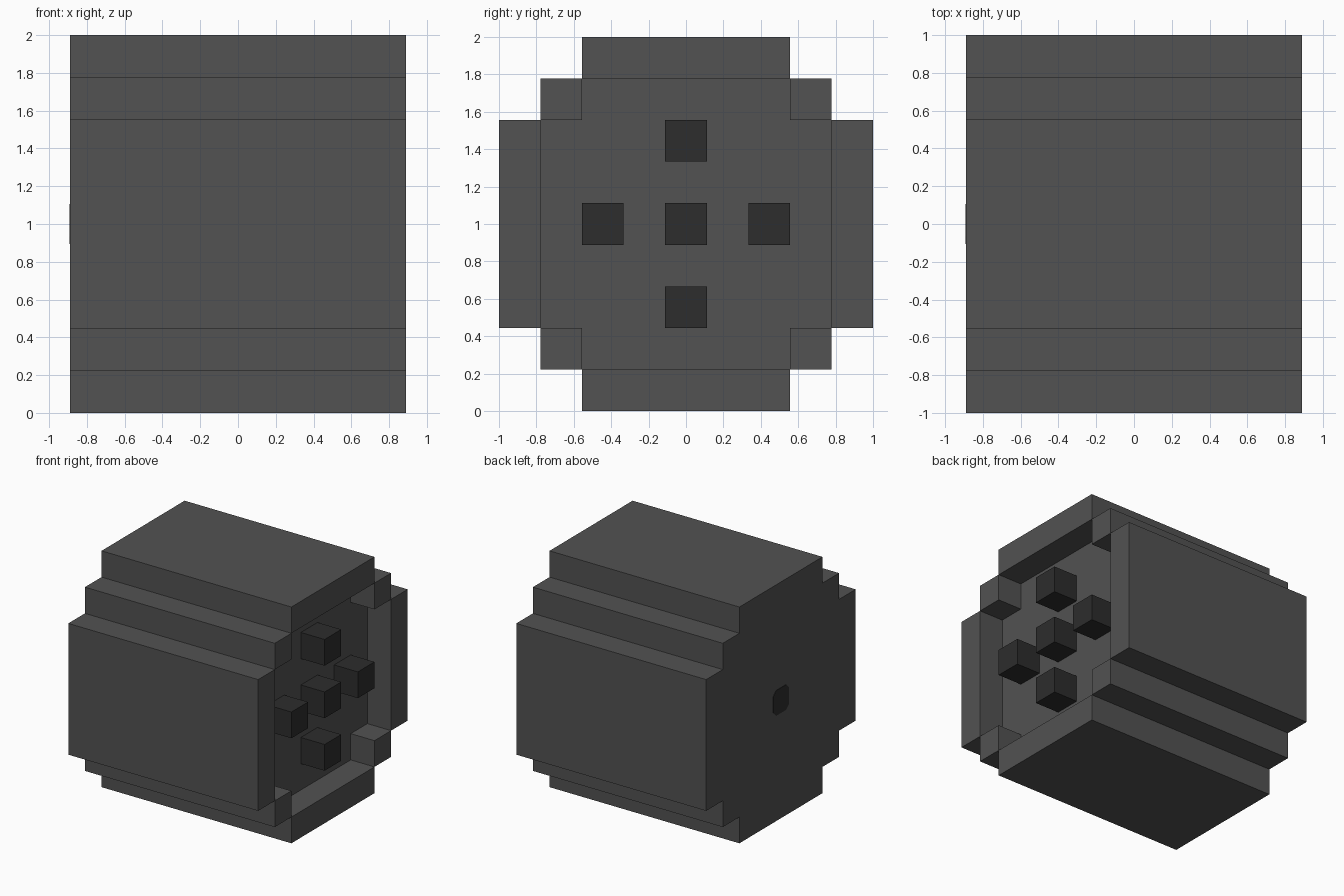
import bpy
import bmesh

if "Cube" in bpy.data.objects:
    bpy.data.objects.remove(bpy.data.objects["Cube"], do_unlink=True)

U = 2 / 9  # one block of the model
BACK, FLOOR, RIM = -4 * U, 3 * U, 4 * U


def material(name, value):
    mat = bpy.data.materials.new(name)
    mat.use_nodes = True
    colour = (value, value, value, 1)
    mat.diffuse_color = colour
    mat.node_tree.nodes["Principled BSDF"].inputs["Base Color"].default_value = colour
    return mat


grey = material("grey casing", 0.085)
dark = material("dark pins", 0.026)


def ring(quarter):
    """Mirror the points of one quarter into a closed loop of (y, z) block units."""
    half = quarter + [(y, -z) for y, z in reversed(quarter)]
    return half + [(-y, z) for y, z in reversed(half)]


def loop_at(bm, points, x):
    return [bm.verts.new((x, y * U, 1 + z * U)) for y, z in points]


def walls(bm, a, b):
    for i in range(len(a)):
        j = (i + 1) % len(a)
        bm.faces.new((a[i], a[j], b[j], b[i]))


def finish(bm, name, mat):
    bmesh.ops.remove_doubles(bm, verts=bm.verts, dist=1e-4)
    bmesh.ops.recalc_face_normals(bm, faces=bm.faces)
    mesh = bpy.data.meshes.new(name)
    bm.to_mesh(mesh)
    bm.free()
    mesh.materials.append(mat)
    obj = bpy.data.objects.new(name, mesh)
    bpy.context.collection.objects.link(obj)
    return obj


def prism(name, points, x0, x1, mat):
    bm = bmesh.new()
    a, b = loop_at(bm, points, x0), loop_at(bm, points, x1)
    walls(bm, a, b)
    bm.faces.new(a)
    bm.faces.new(b)
    return finish(bm, name, mat)


def rect(y, z, hy, hz):
    return [(y - hy, z - hz), (y + hy, z - hz), (y + hy, z + hz), (y - hy, z + hz)]


# Casing: stepped outer skin with a closed back and a cross-shaped recess
outer = ring([(2.5, 4.5), (2.5, 3.5), (3.5, 3.5), (3.5, 2.5), (4.5, 2.5)])
recess = ring([(2.5, 3.5), (2.5, 2.5), (3.5, 2.5)])
bm = bmesh.new()
back = loop_at(bm, outer, BACK)
walls(bm, back, loop_at(bm, outer, RIM))
bm.faces.new(back)
floor = loop_at(bm, recess, FLOOR)
walls(bm, floor, loop_at(bm, recess, RIM))
bm.faces.new(floor)

# Rim faces around the recess: four bars and four corner blocks
for s in (-1, 1):
    bm.faces.new(loop_at(bm, rect(0, 4 * s, 2.5, 0.5), RIM))
    bm.faces.new(loop_at(bm, rect(4 * s, 0, 0.5, 2.5), RIM))
    for t in (-1, 1):
        bm.faces.new(loop_at(bm, rect(3 * s, 3 * t, 0.5, 0.5), RIM))
finish(bm, "casing", grey)

# Five contact pins standing on the recess floor
pins = {"centre": (0, 0), "upper": (0, 2), "lower": (0, -2),
        "front": (-2, 0), "rear": (2, 0)}
for side, (y, z) in pins.items():
    prism(side + "_pin", rect(y, z, 0.5, 0.5), FLOOR - 0.01, RIM, dark)

# Small chamfered plate in the middle of the closed end
h, c = 0.48, 0.3
prism("end_plate", ring([(c, h), (h, c)]), BACK - 0.003, BACK + 0.003, dark)
